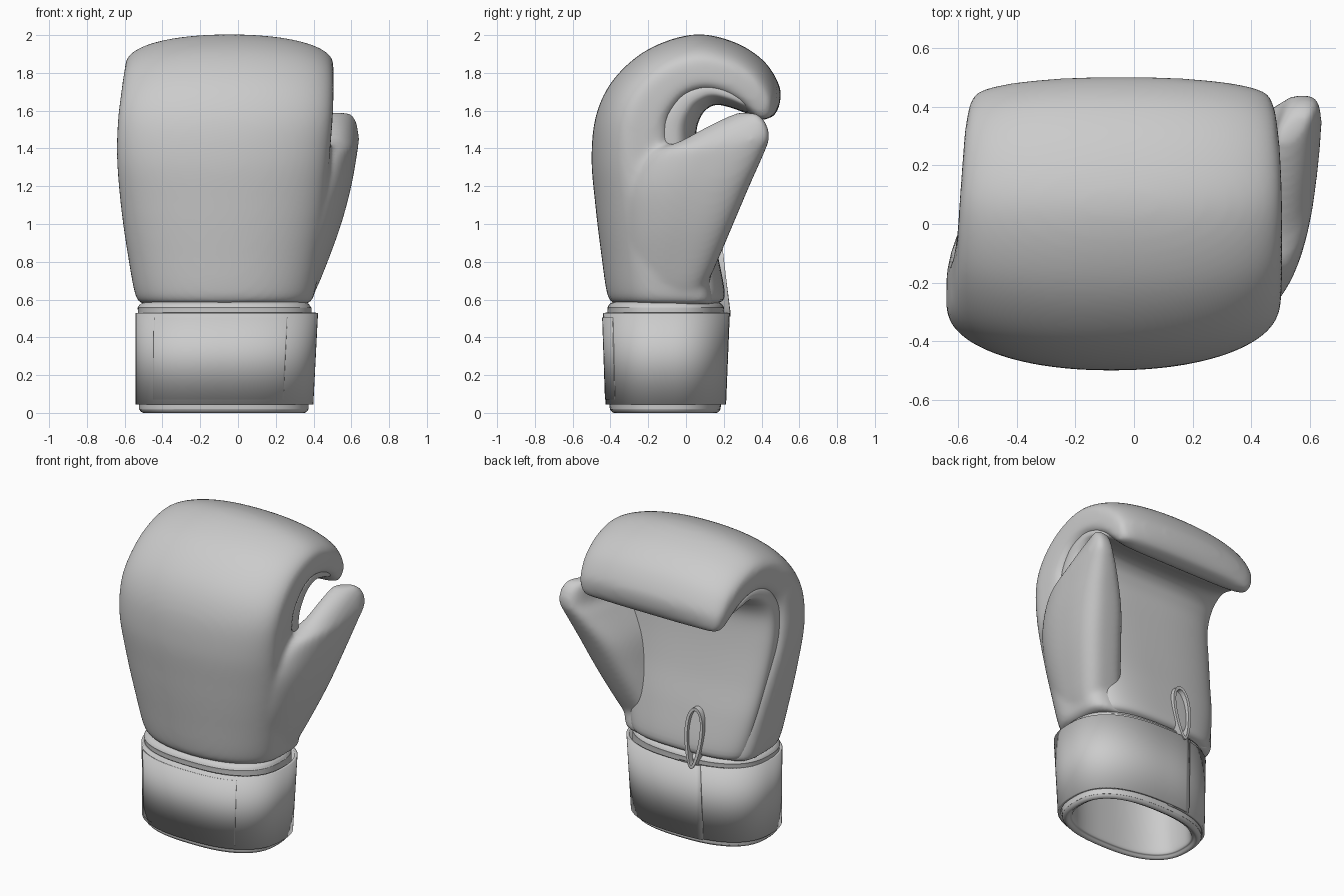
import bpy, bmesh, math
from math import sin, cos, radians

def sp(v, n):
    return math.copysign(abs(v) ** (2 / n), v)

def ring_point(s, a, n, shear=0.0, grow=0.0):
    # section: (y, z) of back edge, (y, z) of palm edge, left x, right x
    # n: superellipse exponents of the back half and the palm half
    y0, z0, y1, z1, xl, xr = s
    e = n[0] if sin(a) < 0 else n[1]
    w = sp(sin(a), e)
    hx, hy = (xr - xl) / 2, max(abs(y1 - y0) / 2, 0.01)
    k = 0.5 + 0.5 * w * (1 + grow / hy)
    x = (xl + xr) / 2 + sp(cos(a), e) * (hx + grow) + shear * w
    return (x, y0 + (y1 - y0) * k, z0 + (z1 - z0) * k)

def spline(secs, steps):
    # Catmull-Rom through the sections
    out = []
    for i in range(len(secs) - 1):
        p = [secs[max(0, min(len(secs) - 1, i + d))] for d in (-1, 0, 1, 2)]
        for j in range(steps):
            t = j / steps
            out.append([0.5 * (2 * b + (c - a) * t + (2 * a - 5 * b + 4 * c - d) * t * t
                        + (3 * b - a - 3 * c + d) * t ** 3) for a, b, c, d in zip(*p)])
    return out + [secs[-1]]

def finish(name, bm):
    bmesh.ops.recalc_face_normals(bm, faces=bm.faces)
    me = bpy.data.meshes.new(name)
    bm.to_mesh(me)
    bm.free()
    ob = bpy.data.objects.new(name, me)
    bpy.context.collection.objects.link(ob)
    return ob

def loft(name, bodies, sides=72, steps=6, caps=True):
    bm = bmesh.new()
    for secs, n, shear in bodies:
        rows = [[bm.verts.new(ring_point(s, 2 * math.pi * i / sides, n, shear)) for i in range(sides)]
                for s in spline(secs, steps)]
        for r, q in zip(rows, rows[1:]):
            for i in range(sides):
                j = (i + 1) % sides
                bm.faces.new((r[i], r[j], q[j], q[i]))
        if caps:
            bm.faces.new(rows[0])
            bm.faces.new(rows[-1])
    return finish(name, bm)

def band(name, a0, a1, low, high, n, g0, g1, thick):
    # curved sheet following the cuff, spiralling outward from g0 to g1
    bm = bmesh.new()
    count = 96
    rows = []
    for i in range(count + 1):
        t = i / count
        a, g = radians(a0 + (a1 - a0) * t), g0 + (g1 - g0) * t
        rows.append([bm.verts.new(ring_point(s, a, n, 0, g)) for s in (low, high)])
    for r, q in zip(rows, rows[1:]):
        bm.faces.new((r[0], q[0], q[1], r[1]))
    ob = finish(name, bm)
    m = ob.modifiers.new("thickness", 'SOLIDIFY')
    m.thickness, m.offset = thick, 0
    return ob

# padded back of hand curling over the fingers
padding = [
    (-.37, .575, .14, .575, -.49, .35),
    (-.415, .62, .15, .61, -.54, .40),
    (-.45, .85, .10, .85, -.585, .44),
    (-.48, 1.1, .03, 1.1, -.62, .47),
    (-.50, 1.35, -.05, 1.35, -.64, .485),
    (-.475, 1.58, -.07, 1.52, -.635, .50),
    (-.38, 1.77, -.04, 1.60, -.62, .505),
    (-.20, 1.925, .02, 1.665, -.605, .505),
    (.04, 2.003, .10, 1.69, -.595, .505),
    (.25, 1.965, .19, 1.675, -.585, .50),
    (.41, 1.865, .27, 1.635, -.575, .49),
    (.495, 1.73, .33, 1.585, -.56, .475),
    (.495, 1.63, .37, 1.555, -.54, .455),
    (.465, 1.57, .41, 1.55, -.51, .425)]

# thumb wedge rising beside the palm
thumb = [
    (-.28, .575, .08, .575, .05, .345),
    (-.32, .65, .10, .65, .08, .40),
    (-.34, .80, .165, .80, .14, .463),
    (-.34, 1.0, .25, 1.0, .20, .535),
    (-.31, 1.2, .335, 1.2, .27, .588),
    (-.19, 1.37, .415, 1.38, .39, .618),
    (-.03, 1.44, .44, 1.45, .45, .625),
    (.13, 1.525, .433, 1.51, .475, .616),
    (.25, 1.58, .405, 1.56, .49, .60),
    (.29, 1.592, .37, 1.585, .51, .58)]

mitt = loft("padded_mitt_and_thumb", [(padding, (2.15, 6), 0), (thumb, (2.2, 3.2), .035)])
m = mitt.modifiers.new("blend", 'REMESH')
m.mode, m.voxel_size, m.use_smooth_shade = 'VOXEL', 0.016, True
m = mitt.modifiers.new("soften", 'SMOOTH')
m.factor, m.iterations = 0.5, 12

# palm lining that follows the inside of the curl
palm = [
    (-.1, .58, .17, .58, -.46, .30),
    (-.1, .63, .205, .63, -.50, .33),
    (-.1, .85, .165, .85, -.545, .36),
    (-.15, 1.1, .11, 1.08, -.58, .41),
    (-.2, 1.33, .07, 1.31, -.605, .46),
    (-.2, 1.55, .055, 1.48, -.605, .475),
    (-.1, 1.71, .08, 1.57, -.595, .48),
    (.02, 1.77, .12, 1.615, -.585, .48),
    (.11, 1.78, .17, 1.63, -.575, .48),
    (.22, 1.75, .24, 1.615, -.565, .475),
    (.31, 1.70, .31, 1.59, -.54, .455),
    (.38, 1.64, .37, 1.575, -.50, .41)]
loft("palm_lining", [(palm, (3.0, 2.7), 0)])

# hollow wrist sleeve with rolled rims
sleeve = [
    (-.32, .60, .11, .60, -.43, .29),
    (-.34, .30, .12, .30, -.45, .31),
    (-.34, .05, .12, .05, -.46, .31),
    (-.36, .012, .14, .012, -.48, .33),
    (-.38, 0, .16, 0, -.50, .35),
    (-.40, .015, .18, .015, -.52, .37),
    (-.405, .05, .185, .05, -.525, .375),
    (-.415, .30, .195, .30, -.525, .39),
    (-.415, .53, .20, .53, -.53, .39),
    (-.415, .56, .20, .56, -.53, .385),
    (-.39, .585, .175, .585, -.50, .36),
    (-.32, .60, .11, .60, -.43, .29)]
oval = (2.5, 2.5)
loft("wrist_sleeve", [(sleeve, oval, 0)], caps=False)

# closing strap wound round the wrist, with its fastening patch
low = (-.41, .045, .19, .045, -.53, .38)
high = (-.425, .53, .21, .53, -.53, .405)
band("wrist_strap", 92, 468, low, high, oval, 0, .014, .018)
band("strap_patch", 222, 307, (-.41, .07, .19, .07, -.53, .38),
     (-.425, .505, .21, .505, -.53, .405), oval, .016, .016, .006)

# pull loop standing against the palm
bm = bmesh.new()
rows = []
for i in range(48):
    a = 2 * math.pi * i / 48
    z = .70 + .17 * sin(a)
    wide = .042 + .016 * sin(a)
    rows.append([bm.verts.new((-.20 + (wide + d) * cos(a), .215 - .13 * (z - .6) + o, z + d * sin(a)))
                 for d, o in ((0, -.05), (.02, -.05), (.02, .012), (0, .012))])
for i, r in enumerate(rows):
    q = rows[(i + 1) % 48]
    for k in range(4):
        j = (k + 1) % 4
        bm.faces.new((r[k], r[j], q[j], q[k]))
finish("pull_loop", bm)

# smooth shading with crisp edges
bpy.ops.object.select_all(action='SELECT')
bpy.context.view_layer.objects.active = mitt
bpy.ops.object.shade_smooth_by_angle(angle=radians(40))
